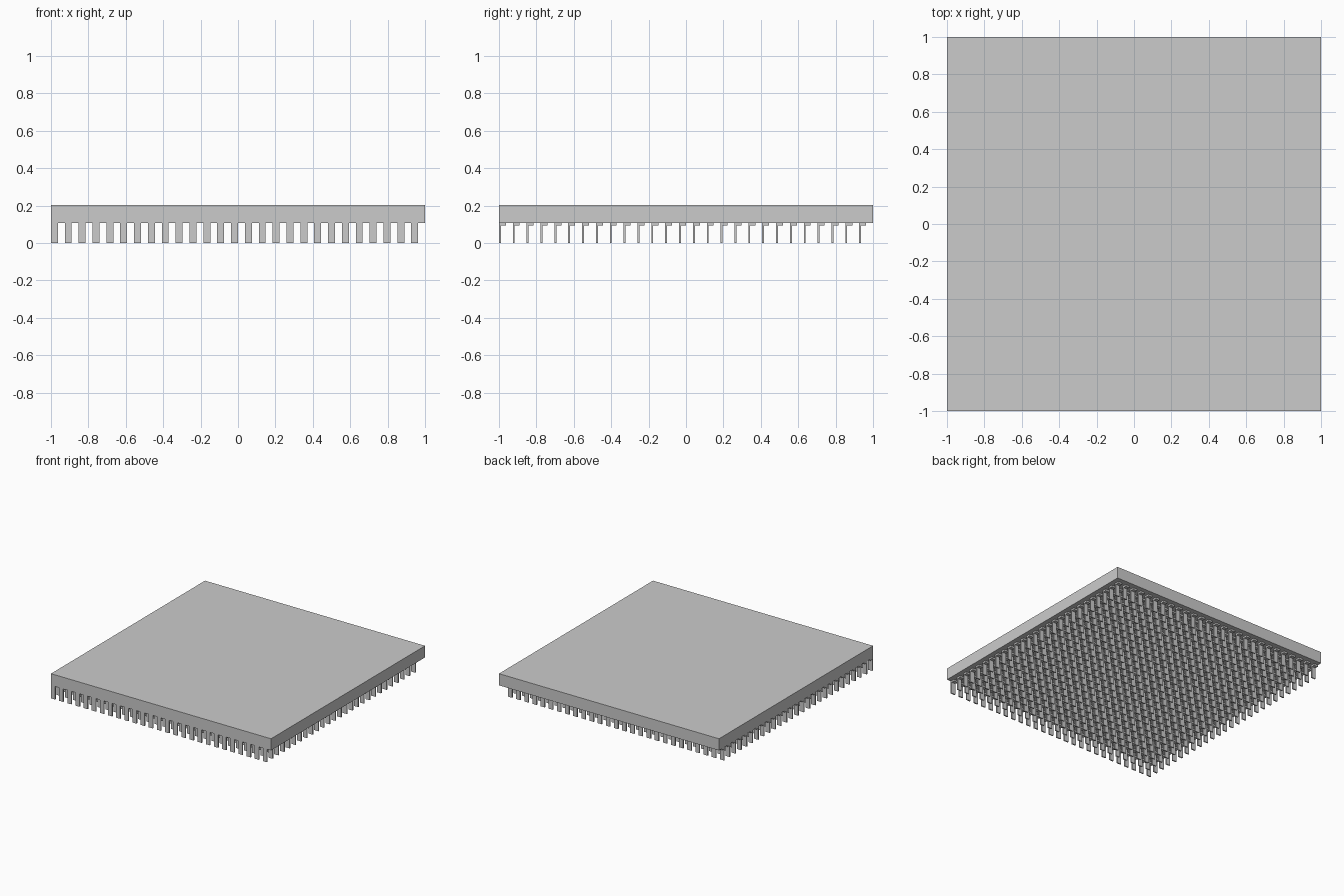
import bpy
import bmesh

cube = bpy.data.objects.get("Cube")
if cube:
    bpy.data.objects.remove(cube, do_unlink=True)

COUNT = 27
PITCH = 2 / COUNT
PIN = PITCH / 2          # pin width, equal to the gap
BASE = 0.107             # underside of the package
TOP = 0.203

grey = bpy.data.materials.new("plain grey")
grey.use_nodes = True
colour = (0.6, 0.6, 0.6, 1)
grey.diffuse_color = colour
grey.node_tree.nodes["Principled BSDF"].inputs["Base Color"].default_value = colour


def extrude_profile(name, profile, x0, x1):
    """Extrude a (y, z) outline along x."""
    bm = bmesh.new()
    face = bm.faces.new([bm.verts.new((x0, y, z)) for y, z in profile])
    out = bmesh.ops.extrude_face_region(bm, geom=[face])
    moved = [v for v in out["geom"] if isinstance(v, bmesh.types.BMVert)]
    bmesh.ops.translate(bm, verts=moved, vec=(x1 - x0, 0, 0))
    bmesh.ops.recalc_face_normals(bm, faces=bm.faces)
    mesh = bpy.data.meshes.new(name)
    bm.to_mesh(mesh)
    bm.free()
    mesh.materials.append(grey)
    obj = bpy.data.objects.new(name, mesh)
    bpy.context.collection.objects.link(obj)
    return obj


# Flat square package
extrude_profile("package_body", [(-1, BASE), (1, BASE), (1, TOP), (-1, TOP)], -1, 1)

# Bent pin: thin leg with a solder pad folded back under the package
leg_back = -0.99
pad_back = -1 + PIN
pad_low = BASE - 0.014
pins = extrude_profile("pin_grid", [
    (-1, 0), (leg_back, 0), (leg_back, pad_low),
    (pad_back, pad_low), (pad_back, BASE), (-1, BASE)], -1, -1 + PIN)

# Repeat the pin in rows and columns
for label, step in (("columns", (PITCH, 0, 0)), ("rows", (0, PITCH, 0))):
    array = pins.modifiers.new(label, "ARRAY")
    array.count = COUNT
    array.use_relative_offset = False
    array.use_constant_offset = True
    array.constant_offset_displace = step
